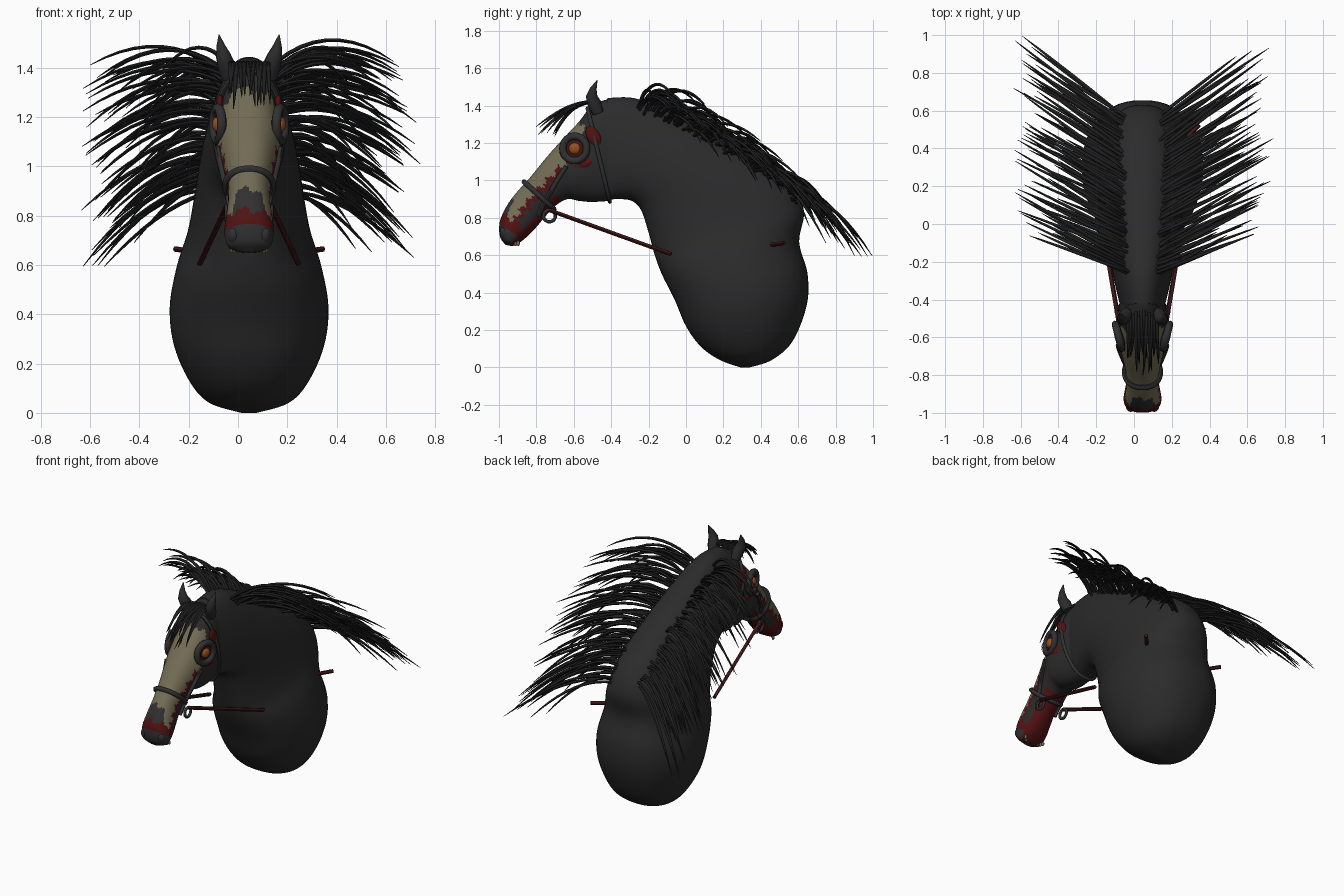
import bpy, bmesh, math, random
from mathutils import Vector

random.seed(7)
cube = bpy.data.objects.get("Cube")
if cube:
    bpy.data.objects.remove(cube)
CX = 0.045  # centre plane of the animal


def material(name, r, g, b):
    m = bpy.data.materials.new(name)
    m.use_nodes = True
    m.diffuse_color = (r, g, b, 1)
    bsdf = m.node_tree.nodes["Principled BSDF"]
    bsdf.inputs["Base Color"].default_value = (r, g, b, 1)
    bsdf.inputs["Roughness"].default_value = 0.8
    return m


COAT = material("charcoal coat", 0.024, 0.024, 0.025)
HAIR = material("black hair", 0.013, 0.013, 0.014)
BONE = material("old bone", 0.17, 0.15, 0.09)
FLESH = material("dark red flesh", 0.085, 0.006, 0.006)
LEATHER = material("dark leather", 0.03, 0.03, 0.032)
EYE = material("ember orange", 0.32, 0.08, 0.015)
REIN = material("dark red strap", 0.05, 0.008, 0.008)


def finish(ob, *mats):
    for m in mats:
        ob.data.materials.append(m)
    bpy.ops.object.select_all(action='DESELECT')
    ob.select_set(True)
    bpy.context.view_layer.objects.active = ob
    if ob.type == 'CURVE':
        bpy.ops.object.convert(target='MESH')
    bpy.ops.object.shade_smooth_by_angle(angle=math.radians(60))
    return ob


def section(secs, t):
    """Catmull-Rom blend of the cross-sections at parameter t."""
    i = min(int(t), len(secs) - 2)
    f = t - i
    q = [secs[max(0, min(len(secs) - 1, i + k))] for k in (-1, 0, 1, 2)]
    return [0.5 * (2 * b + (c - a) * f + (2 * a - 5 * b + 4 * c - d) * f * f
                   + (3 * b - a - 3 * c + d) * f ** 3) for a, b, c, d in zip(*q)]


def loft_point(secs, t, a, grow=0.0):
    """Point on a loft; angle 0 is the first edge, pi the second edge."""
    ay, az, by, bz, w = section(secs, t)
    c, s = math.cos(a), math.sin(a)
    s = math.copysign(abs(s) ** 0.85, s)
    mid = Vector((CX, (ay + by) / 2, (az + bz) / 2))
    half = Vector((0, (ay - by) / 2, (az - bz) / 2))
    long = half.length
    return mid + half * (c * (long + grow) / max(long, 0.01)) + Vector((s * (w + grow), 0, 0))


def loft(name, secs, sides, steps, mats, rule=None):
    bm = bmesh.new()
    n = (len(secs) - 1) * steps
    rings = [[bm.verts.new(loft_point(secs, i / steps, 2 * math.pi * j / sides))
              for j in range(sides)] for i in range(n + 1)]
    for i in range(n):
        for j in range(sides):
            k = (j + 1) % sides
            f = bm.faces.new((rings[i][j], rings[i][k], rings[i + 1][k], rings[i + 1][j]))
            if rule:
                a = 2 * math.pi * (j + 0.5) / sides
                f.material_index = rule((i + 0.5) / steps, min(a, 2 * math.pi - a), a)
    bm.faces.new(rings[0])
    bm.faces.new(rings[-1])
    bmesh.ops.recalc_face_normals(bm, faces=bm.faces)
    me = bpy.data.meshes.new(name)
    bm.to_mesh(me)
    bm.free()
    ob = bpy.data.objects.new(name, me)
    bpy.context.collection.objects.link(ob)
    return finish(ob, *mats)


def tubes(name, strands, mat, cyclic=False, res=1):
    """Round tubes; each strand is a list of (point, radius)."""
    cu = bpy.data.curves.new(name, 'CURVE')
    cu.dimensions = '3D'
    cu.bevel_depth = 1
    cu.bevel_resolution = res
    cu.use_fill_caps = True
    for strand in strands:
        sp = cu.splines.new('POLY')
        sp.points.add(len(strand) - 1)
        sp.use_cyclic_u = cyclic
        for p, (co, r) in zip(sp.points, strand):
            p.co = (*co, 1)
            p.radius = r
    ob = bpy.data.objects.new(name, cu)
    bpy.context.collection.objects.link(ob)
    return finish(ob, mat)


def ball(name, loc, scale, mat, rot=(0, 0, 0)):
    bpy.ops.mesh.primitive_uv_sphere_add(segments=20, ring_count=12, radius=1, location=loc, rotation=rot)
    ob = bpy.context.object
    ob.name, ob.scale = name, scale
    return finish(ob, mat)


# Chest and neck: crest y z, throat y z, half width
neck = [(.34, .0, .29, .0, .03), (.46, .04, .18, .04, .16), (.57, .14, .08, .11, .24),
        (.645, .33, .0, .22, .305), (.65, .5, -.06, .36, .322), (.605, .67, -.13, .5, .295),
        (.63, .84, -.17, .61, .25), (.55, .99, -.2, .72, .225), (.36, 1.13, -.24, .84, .205),
        (.12, 1.26, -.29, .89, .185), (-.12, 1.38, -.36, .9, .16), (-.28, 1.44, -.44, .9, .135),
        (-.42, 1.44, -.5, .95, .11)]
loft("chest_and_neck", neck, 56, 6, [COAT])

# Head: face y z, jaw y z, half width
head = [(-.4, 1.44, -.3, 1.05, .1), (-.5, 1.4, -.38, .91, .125), (-.575, 1.31, -.48, .885, .132),
        (-.65, 1.23, -.57, .89, .13), (-.74, 1.13, -.63, .9, .11), (-.83, 1.02, -.69, .87, .092),
        (-.91, .93, -.75, .81, .085), (-.96, .86, -.8, .75, .092), (-.995, .78, -.86, .69, .1),
        (-.995, .7, -.91, .655, .085), (-.965, .655, -.94, .65, .03)]


def head_colour(t, a, full):
    """0 coat, 1 bone mask, 2 torn flesh, 3 nose and lips."""
    jag = 0.13 * math.sin(9 * t + 2 * math.sin(full)) + 0.08 * math.sin(23 * t + full)
    rag = 0.15 * math.sin(7 * full) + 0.08 * math.sin(17 * full)
    if t > 8.15 and a < 2.2:
        return 3
    if a > 2.2 and t > 4.6:
        return 2
    if t > 7.45 + rag:
        return 2
    if t > 6.3 + rag and a < 0.55 + 0.15 * (t - 6.3):
        return 3
    if t > 1.9 + rag:
        edge = 1.3 + jag
        if a < edge:
            return 1
        if a < edge + (0.3 if t > 3.6 else 0.12):
            return 2
    return 0


loft("head", head, 72, 12, [COAT, BONE, FLESH, LEATHER], head_colour)

# Bridle bands that wrap the head
for name, t, r in (("noseband", 5.35, .014), ("browband", 1.3, .011)):
    band = [(loft_point(head, t, 2 * math.pi * k / 40, 0.008), r) for k in range(40)]
    tubes(name, [band], LEATHER, cyclic=True)

for s, side in ((-1, "right"), (1, "left")):
    # Ears
    ear = [((.085, -.47, 1.36), .03), ((.092, -.49, 1.41), .037), ((.105, -.505, 1.45), .031),
           ((.115, -.495, 1.49), .018), ((.122, -.475, 1.535), .002)]
    tubes(side + "_ear", [[((CX + s * x, y, z), r) for (x, y, z), r in ear]], COAT, res=3)

    # Eye in its round blinker
    spot = Vector((CX + s * .115, -.595, 1.17))
    turn = (0, math.pi / 2, -s * .25)
    bpy.ops.mesh.primitive_torus_add(location=spot + Vector((s * .012, 0, 0)), rotation=turn, major_radius=.066,
                                     minor_radius=.02, major_segments=28, minor_segments=8)
    bpy.context.object.name = side + "_blinker"
    finish(bpy.context.object, LEATHER)
    ball(side + "_eye_socket", spot, (.066, .066, .018), REIN, turn)
    ball(side + "_eye", spot + Vector((s * .012, 0, 0)), (.032, .032, .022), EYE, turn)

    # Torn patches behind the eye
    ball(side + "_temple_wound", (CX + s * .118, -.495, 1.235), (.018, .035, .06), FLESH, (.5, 0, 0))
    ball(side + "_cheek_wound", (CX + s * .122, -.54, 1.09), (.016, .05, .025), FLESH, (.3, 0, 0))

    # Cheek strap, bit ring and reins
    strap = [(loft_point(head, 3.3 + .3 * k, s * (1.4 + .09 * k), .006), .013) for k in range(11)]
    tubes(side + "_cheek_strap", [strap], LEATHER)
    bpy.ops.mesh.primitive_torus_add(location=(CX + s * .09, -.73, .81), rotation=(0, math.pi / 2, 0),
                                     major_radius=.032, minor_radius=.009, major_segments=20, minor_segments=8)
    bpy.context.object.name = side + "_bit_ring"
    finish(bpy.context.object, LEATHER)
    tubes(side + "_rein", [[((CX + s * .09, -.73, .84), .012), ((CX + s * .2, -.08, .605), .012)]], REIN)
    tubes(side + "_rein_end", [[((CX + s * .2, .42, .65), .012), ((CX + s * .3, .525, .665), .012)]], REIN)

    # Nostril
    ball(side + "_nostril", (CX + s * .062, -.968, .72), (.026, .026, .036), LEATHER, (.2, 0, 0))

# Teeth along the lower lip
for k in range(9):
    a = math.pi * (k - 4) / 9
    ball("tooth", (CX + .07 * math.sin(a), -.89 - .04 * math.cos(a), .662), (.008, .009, .014), BONE)


def lock(root, ctrl, tip, radius):
    """Tapered curved lock of hair."""
    out = []
    for k in range(11):
        f = k / 10
        p = root * (1 - f) ** 2 + ctrl * (2 * f * (1 - f)) + tip * f * f
        out.append((p, radius * (0.65 + f) * (1 - f) ** 0.7 + .0012))
    return out


# Mane: two wind-blown rows along the crest
crest = [(-.27, 1.41), (.0, 1.29), (.3, 1.12), (.58, .92)]
rnd = random.uniform
for s, side in ((-1, "right"), (1, "left")):
    locks = []
    for n in range(84):
        u = (n + rnd(0, 1)) / 84
        i = min(int(u * 3), 2)
        f = u * 3 - i
        y, z = (crest[i][k] * (1 - f) + crest[i + 1][k] * f for k in (0, 1))
        root = Vector((CX + s * rnd(.06, .11), y, z - rnd(0, .05)))
        reach = rnd(.5, 1) if n % 3 else rnd(.85, 1.08)
        step = Vector((s * .56, .25 + .15 * u + rnd(-.07, .07), .04 - .34 * u + rnd(-.1, .05))) * reach
        ctrl = root + step * .45 + Vector((0, 0, rnd(.12, .22)))
        tip = root + step
        tip.y = min(tip.y, .995)
        locks.append(lock(root, ctrl, tip, .0105))
    tubes(side + "_mane", locks, HAIR)

# Forelock falling over the brow
fringe = []
for n in range(12):
    x = CX + (n - 5.5) * .014
    root = Vector((x, -.47 + rnd(-.02, .02), 1.42))
    tip = Vector((x + rnd(-.02, .02), -.7 - rnd(0, .12), 1.25 + rnd(-.02, .05)))
    fringe.append(lock(root, Vector((x, -.62, 1.43)), tip, .011))
tubes("forelock", fringe, HAIR)
